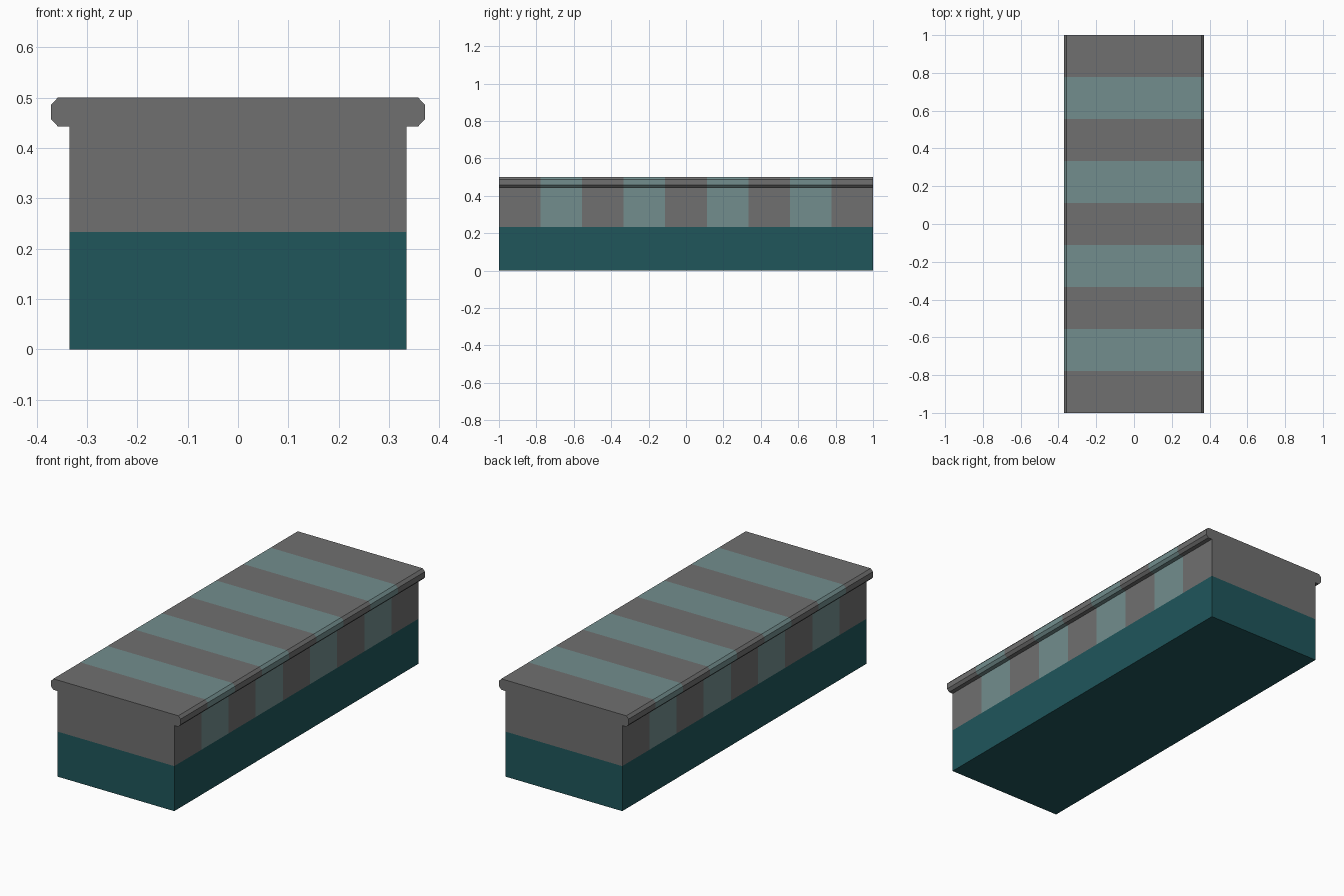
import bpy, bmesh

if "Cube" in bpy.data.objects:
    bpy.data.objects.remove(bpy.data.objects["Cube"])


def material(name, rgb):
    m = bpy.data.materials.new(name)
    m.diffuse_color = (*rgb, 1.0)
    m.use_nodes = True
    m.node_tree.nodes["Principled BSDF"].inputs["Base Color"].default_value = m.diffuse_color
    return m


def extrude_profile(name, profile, bands, mats):
    """Run an open counter-clockwise (x, z) profile along y, capped at both ends.
    Bands alternate through the given materials; the seam side stays open."""
    bm = bmesh.new()
    rings = [[bm.verts.new((x, -1 + 2 * b / bands, z)) for x, z in profile]
             for b in range(bands + 1)]
    for b in range(bands):
        front, back = rings[b], rings[b + 1]
        for i in range(len(profile) - 1):
            f = bm.faces.new((front[i], back[i], back[i + 1], front[i + 1]))
            f.material_index = b % len(mats)
    bm.faces.new(rings[0])
    bm.faces.new(rings[-1][::-1])
    mesh = bpy.data.meshes.new(name)
    bm.to_mesh(mesh)
    bm.free()
    for m in mats:
        mesh.materials.append(m)
    obj = bpy.data.objects.new(name, mesh)
    bpy.context.collection.objects.link(obj)
    return obj


grey = material("dark_grey", (0.16, 0.16, 0.16))
pale = material("pale_teal", (0.17, 0.27, 0.27))
teal = material("deep_teal", (0.014, 0.093, 0.105))

W, SEAM = 0.335, 0.233

# Lower block
extrude_profile("base", [(-W, SEAM), (-W, 0), (W, 0), (W, SEAM)], 1, [teal])

# Striped upper block with a chamfered overhanging lip on both long sides
right = [(W, SEAM), (W, 0.443), (0.358, 0.443), (0.371, 0.457),
         (0.371, 0.486), (0.358, 0.5)]
left = [(-x, z) for x, z in reversed(right)]
extrude_profile("striped_top", right + left, 9, [grey, pale])
